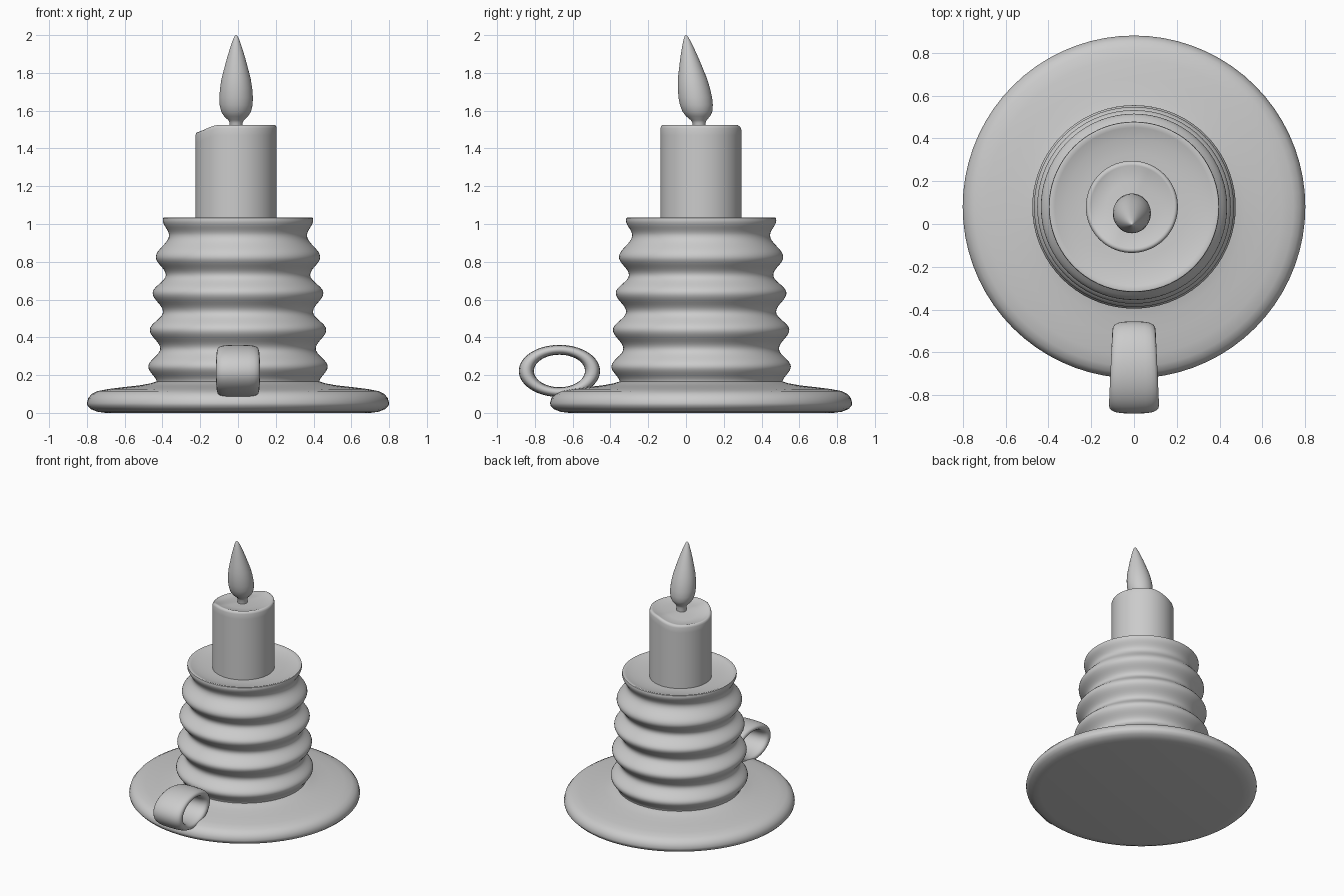
import bpy, bmesh, math

if "Cube" in bpy.data.objects:
    bpy.data.objects.remove(bpy.data.objects["Cube"])

CY = 0.08      # y of the shared lathe axis
SEG = 72


def finish(name, bm, angle):
    bmesh.ops.recalc_face_normals(bm, faces=bm.faces[:])
    mesh = bpy.data.meshes.new(name)
    bm.to_mesh(mesh)
    bm.free()
    obj = bpy.data.objects.new(name, mesh)
    bpy.context.collection.objects.link(obj)
    bpy.ops.object.select_all(action='DESELECT')
    obj.select_set(True)
    bpy.context.view_layer.objects.active = obj
    bpy.ops.object.shade_smooth_by_angle(angle=math.radians(angle))
    return obj


def skin(bm, rings, closed=False):
    n = len(rings[0])
    pairs = list(zip(rings, rings[1:]))
    if closed:
        pairs.append((rings[-1], rings[0]))
    for a, b in pairs:
        for i in range(n):
            j = (i + 1) % n
            bm.faces.new((a[i], a[j], b[j], b[i]))


def lathe(name, profile, center=lambda z: (0, CY), angle=40, warp=None):
    """Spin (radius, z) points; center(z) bends the axis, warp edits vertices."""
    bm = bmesh.new()
    rings = []
    for r, z in profile:
        cx, cy = center(z)
        rings.append([bm.verts.new((cx + r * math.cos(t), cy + r * math.sin(t), z))
                      for t in (2 * math.pi * k / SEG for k in range(SEG))])
    skin(bm, rings)
    bm.faces.new(rings[0])
    bm.faces.new(rings[-1])
    if warp:
        for v in bm.verts:
            warp(v)
    return finish(name, bm, angle)


def ease(t):
    t = min(max(t, 0), 1)
    return t * t * (3 - 2 * t)


# Saucer base
lathe("saucer", [(0.70, 0.0), (0.745, 0.006), (0.78, 0.02), (0.797, 0.038), (0.80, 0.052),
                 (0.793, 0.078), (0.775, 0.10), (0.745, 0.115), (0.69, 0.126), (0.60, 0.137),
                 (0.52, 0.146), (0.46, 0.157), (0.42, 0.17)], angle=60)

# Ribbed holder: smooth wave through alternating valleys and peaks
keys = [(0.43, 0.16), (0.475, 0.245), (0.412, 0.34), (0.467, 0.44), (0.397, 0.535),
        (0.452, 0.635), (0.382, 0.73), (0.435, 0.825), (0.365, 0.94), (0.398, 1.02)]
wave = [(0.43, 0.10)]
for (r0, z0), (r1, z1) in zip(keys, keys[1:]):
    for k in range(8):
        t = k / 8
        wave.append((r0 + (r1 - r0) * (1 - math.cos(math.pi * t)) / 2, z0 + (z1 - z0) * t))
wave += [(0.398, 1.02), (0.396, 1.032), (0.388, 1.035), (0.37, 1.028),
         (0.32, 1.015), (0.25, 1.007), (0.15, 1.005)]
lathe("ribbed_holder", wave, angle=50)


# Candle with one side of the rim melted down
def melt(v):
    if v.co.z > 1.4:
        d = -0.92 * (v.co.x + 0.01) + 0.4 * (v.co.y - CY)
        v.co.z -= 0.038 * ease(d / 0.18)


lathe("candle", [(0.215, 0.98), (0.215, 1.47), (0.215, 1.508), (0.211, 1.52), (0.203, 1.525),
                 (0.193, 1.523), (0.175, 1.516), (0.12, 1.51), (0.05, 1.507)],
      center=lambda z: (-0.01, CY), angle=50, warp=melt)


# Flame on a short wick, leaning towards the front
def lean(z):
    return (-0.01, 0.07 - 0.07 * max(0, (z - 1.53) / 0.47) ** 1.0)


lathe("flame", [(0.036, 1.49), (0.034, 1.535), (0.042, 1.55), (0.063, 1.57), (0.079, 1.595),
                (0.087, 1.63), (0.089, 1.67), (0.085, 1.72), (0.077, 1.77), (0.064, 1.82),
                (0.048, 1.88), (0.031, 1.935), (0.017, 1.975), (0.008, 1.994), (0.002, 2.0)],
      center=lean, angle=60)

# Finger loop: a wide flat band swept round an ellipse in the yz plane
bm = bmesh.new()
loops = []
for k in range(56):
    a = 2 * math.pi * k / 56
    c, s = math.cos(a), math.sin(a)
    half_w = 0.109 - 0.008 * c
    loop = []
    for m in range(20):
        b = 2 * math.pi * m / 20
        u, w = math.cos(b), math.sin(b)
        x = half_w * math.copysign(abs(u) ** 0.6, u)
        h = math.copysign(abs(w) ** 0.8, w)
        loop.append(bm.verts.new((x, -0.67 + (0.175 + 0.04 * h) * c,
                                  0.222 + (0.112 + 0.026 * h) * s)))
    loops.append(loop)
skin(bm, loops, closed=True)
finish("finger_loop", bm, 60)
